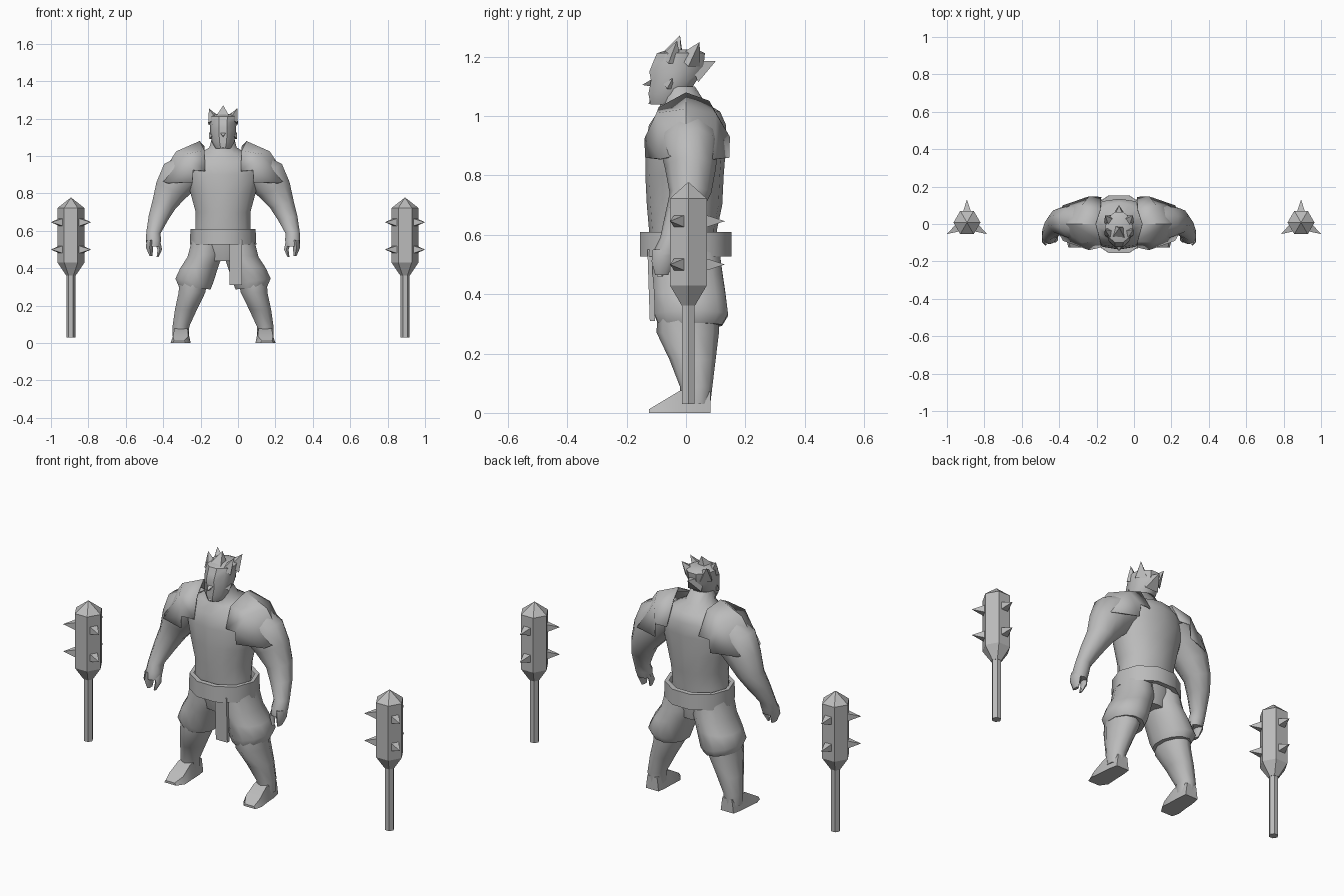
import bpy, bmesh, math
from mathutils import Vector

if "Cube" in bpy.data.objects:
    bpy.data.objects.remove(bpy.data.objects["Cube"], do_unlink=True)

grey = bpy.data.materials.new("plain grey")
grey.use_nodes = True
GREY = (0.5, 0.5, 0.5, 1)
grey.diffuse_color = GREY
grey.node_tree.nodes["Principled BSDF"].inputs["Base Color"].default_value = GREY

CX = -0.08  # centre line of the figure


def finish(name, bm, smooth=None):
    bmesh.ops.recalc_face_normals(bm, faces=bm.faces)
    me = bpy.data.meshes.new(name)
    bm.to_mesh(me)
    bm.free()
    me.materials.append(grey)
    ob = bpy.data.objects.new(name, me)
    bpy.context.collection.objects.link(ob)
    if smooth:
        bpy.ops.object.select_all(action='DESELECT')
        ob.select_set(True)
        bpy.context.view_layer.objects.active = ob
        bpy.ops.object.shade_smooth_by_angle(angle=math.radians(smooth))
    return ob


def loft(name, rings, caps=True, closed=True, smooth=50):
    """Skin a list of equal-length rings."""
    bm = bmesh.new()
    rows = [[bm.verts.new(p) for p in r] for r in rings]
    n = len(rows[0])
    for a, b in zip(rows, rows[1:]):
        for i in range(n if closed else n - 1):
            j = (i + 1) % n
            bm.faces.new((a[i], a[j], b[j], b[i]))
    if caps:
        bm.faces.new(rows[0])
        bm.faces.new(rows[-1])
    return finish(name, bm, smooth)


def oval(x, y, z, rx, ry, n=10, tilt=0.0, turn=0.5):
    """Oval ring about z; tilt raises the +x side."""
    pts = []
    for i in range(n):
        a = 2 * math.pi * (i + turn) / n
        c = math.cos(a)
        pts.append((x + rx * c, y + ry * math.sin(a), z + tilt * rx * c))
    return pts


def side_loft(name, s, specs, n=10):
    """Limb from (x offset, y, z, rx, ry, tilt) sections on side s."""
    return loft(name, [oval(CX + s * x, y, z, rx, ry, n, s * t)
                       for x, y, z, rx, ry, t in specs])


def spike(name, base, tip, r, sides=4, turn=0.5):
    """Pointed pyramid from base to tip."""
    base, tip = Vector(base), Vector(tip)
    q = (tip - base).to_track_quat('Z', 'Y')
    bm = bmesh.new()
    ring = []
    for i in range(sides):
        a = 2 * math.pi * (i + turn) / sides
        ring.append(bm.verts.new(base + q @ Vector((r * math.cos(a), r * math.sin(a), 0))))
    t = bm.verts.new(tip)
    bm.faces.new(ring)
    for i in range(sides):
        bm.faces.new((ring[i], ring[(i + 1) % sides], t))
    return finish(name, bm)


# Torso and neck: z, y centre, half width, half depth
loft("torso", [oval(CX, y, z, rx, ry, 14) for z, y, rx, ry in (
    (0.44, 0.00, 0.12, 0.09), (0.52, -0.005, 0.155, 0.11), (0.62, -0.01, 0.150, 0.115),
    (0.70, -0.005, 0.150, 0.127), (0.80, -0.005, 0.178, 0.132), (0.90, 0.0, 0.205, 0.135),
    (0.97, 0.005, 0.20, 0.13), (1.015, 0.01, 0.13, 0.105), (1.045, -0.01, 0.075, 0.075),
    (1.10, -0.03, 0.06, 0.06))], smooth=60)

# Belt: open band with thickness
loft("belt", [oval(CX, -0.001, z, rx, ry, 10, turn=0) for z, rx, ry in (
    (0.61, 0.155, 0.135), (0.61, 0.174, 0.162), (0.527, 0.178, 0.162), (0.527, 0.155, 0.135))],
    caps=False, smooth=40)

# Cloth strip hanging off the belt
loft("belt_cloth", [[(-0.046, y, z), (0.022, y, z), (0.022, y + 0.018, z), (-0.046, y + 0.018, z)]
                    for y, z in ((-0.13, 0.55), (-0.122, 0.31))], smooth=30)

# Head: z, front y, back y, half width
head = []
for z, f, b, w in ((1.04, -0.122, -0.02, 0.040), (1.075, -0.130, 0.01, 0.060),
                   (1.12, -0.122, 0.04, 0.069), (1.15, -0.128, 0.055, 0.070),
                   (1.18, -0.116, 0.065, 0.072), (1.212, -0.102, 0.068, 0.074),
                   (1.225, -0.06, 0.04, 0.05)):
    head.append(oval(CX, (f + b) / 2, z, w, (b - f) / 2, 10, turn=0))
loft("head", head, smooth=35)
spike("nose", (CX, -0.105, 1.118), (CX, -0.148, 1.105), 0.022, 3, 0.25)
spike("beard", (CX, -0.095, 1.07), (CX, -0.127, 1.04), 0.03)

# Spiky hair
spike("hair_spike_crown", (CX, -0.045, 1.20), (CX + 0.002, -0.02, 1.272), 0.05)
spike("hair_spike_back", (CX, 0.025, 1.15), (CX, 0.10, 1.185), 0.055)
for s, side in ((1, "left"), (-1, "right")):
    spike(f"hair_spike_{side}", (CX + s * 0.042, 0.01, 1.185), (CX + s * 0.074, 0.046, 1.25), 0.042)
    spike(f"hair_tuft_{side}", (CX + s * 0.045, -0.05, 1.19), (CX + s * 0.076, -0.03, 1.255), 0.036)
    spike(f"ear_{side}", (CX + s * 0.058, -0.06, 1.10), (CX + s * 0.076, -0.045, 1.128), 0.018)

    # Shoulder guard: neck edge, ridge, hem, each from front to back
    rows = (((0.095, -0.125, 0.92), (0.10, -0.092, 1.03), (0.125, 0.0, 1.08), (0.10, 0.078, 1.052), (0.095, 0.145, 0.93)),
            ((0.16, -0.14, 0.925), (0.20, -0.10, 1.01), (0.25, 0.0, 1.025), (0.20, 0.10, 1.01), (0.16, 0.148, 0.93)),
            ((0.165, -0.138, 0.86), (0.30, -0.09, 0.856), (0.348, 0.0, 0.875), (0.30, 0.10, 0.856), (0.165, 0.146, 0.86)))
    pad = loft(f"shoulder_guard_{side}", [[(CX + s * x, y, z) for x, y, z in r] for r in rows],
               caps=False, closed=False, smooth=40)
    m = pad.modifiers.new("thickness", 'SOLIDIFY')
    m.thickness = 0.006

    # Arm, reaching slightly forward at the wrist
    side_loft(f"arm_{side}", s, (
        (0.14, 0.01, 0.95, 0.10, 0.10, 0.5), (0.22, 0.01, 0.90, 0.10, 0.10, 0.6),
        (0.275, 0.015, 0.82, 0.085, 0.085, 0.5), (0.315, 0.015, 0.74, 0.066, 0.07, 0.3),
        (0.345, -0.01, 0.67, 0.055, 0.06, 0.2), (0.372, -0.045, 0.59, 0.040, 0.042, 0.1),
        (0.372, -0.062, 0.55, 0.042, 0.045, 0.0), (0.372, -0.07, 0.515, 0.038, 0.038, 0.0)))
    # Curled fingers and thumb
    side_loft(f"fingers_{side}", s, (
        (0.388, -0.07, 0.55, 0.024, 0.042, 0), (0.393, -0.078, 0.51, 0.022, 0.038, 0),
        (0.385, -0.082, 0.465, 0.009, 0.022, 0)), 6)
    side_loft(f"thumb_{side}", s, (
        (0.35, -0.065, 0.54, 0.018, 0.025, 0), (0.338, -0.078, 0.50, 0.014, 0.02, 0),
        (0.35, -0.088, 0.46, 0.006, 0.01, 0)), 6)

    # Baggy shorts leg
    side_loft(f"shorts_{side}", s, (
        (0.085, 0.0, 0.56, 0.082, 0.115, 0), (0.095, 0.005, 0.47, 0.098, 0.122, -0.1),
        (0.125, 0.012, 0.41, 0.108, 0.124, -0.1), (0.155, 0.018, 0.33, 0.103, 0.128, 0.15),
        (0.152, 0.015, 0.295, 0.088, 0.110, 0.1)), 12)

    # Lower leg
    side_loft(f"leg_{side}", s, (
        (0.158, 0.008, 0.34, 0.08, 0.105, 0), (0.166, 0.006, 0.27, 0.075, 0.105, 0),
        (0.198, 0.022, 0.18, 0.062, 0.078, 0), (0.225, 0.034, 0.09, 0.047, 0.055, 0),
        (0.226, 0.034, 0.03, 0.045, 0.048, 0)))
    # Foot: x offset, y, half width, top height
    loft(f"foot_{side}", [[(CX + s * (x - w), y, 0), (CX + s * (x + w), y, 0),
                           (CX + s * (x + 0.75 * w), y, h), (CX + s * (x - 0.75 * w), y, h)]
                          for x, y, w, h in ((0.222, 0.083, 0.038, 0.07), (0.224, 0.03, 0.046, 0.085),
                                             (0.225, -0.02, 0.048, 0.075), (0.227, -0.085, 0.054, 0.036),
                                             (0.235, -0.125, 0.036, 0.012))], smooth=40)

    # Spiked club standing beside the figure
    kx, ky = s * 0.893, 0.008
    loft(f"club_handle_{side}", [oval(kx, ky, z, 0.024, 0.024, 6, turn=0) for z in (0.03, 0.39)], smooth=None)
    loft(f"club_head_{side}", [oval(kx, ky, z, r, r, 6, turn=0) for z, r in (
        (0.362, 0.026), (0.43, 0.072), (0.722, 0.072), (0.777, 0.002))], smooth=None)
    for i in range(3):
        a = math.radians(90 + 120 * i)
        d = Vector((math.cos(a), math.sin(a), 0))
        for level, z in (("low", 0.50), ("high", 0.646)):
            c = Vector((kx, ky, z))
            spike(f"club_spike_{side}_{level}_{i + 1}", c + d * 0.06, c + d * 0.1235, 0.029)
